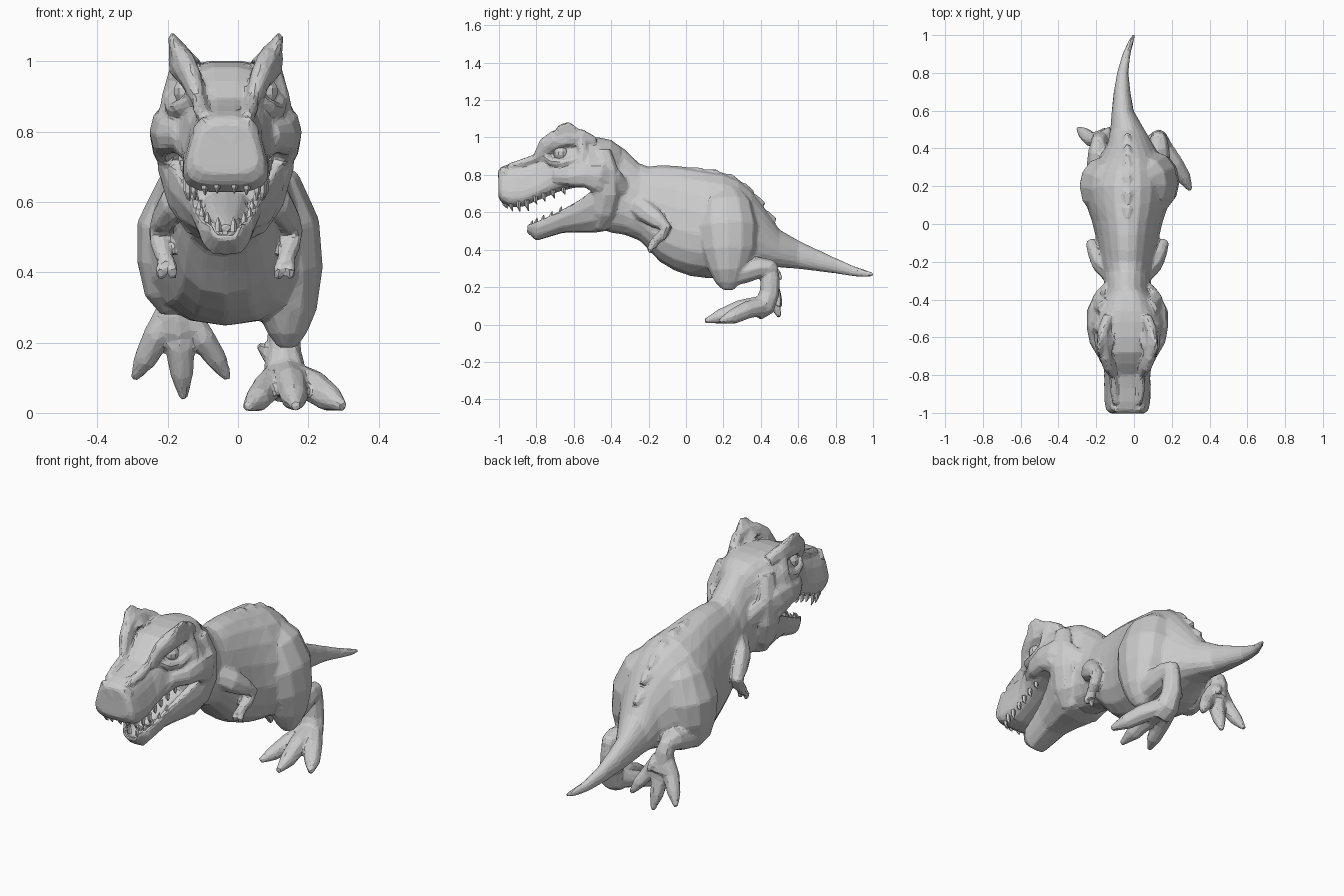
import bpy, bmesh
from math import cos, sin, pi, copysign
from mathutils import Vector

CX = -0.035  # midline of head and trunk


def skin(name, rings):
    """Bridge equal-sized closed rings and cap both ends."""
    bm = bmesh.new()
    vr = [[bm.verts.new(p) for p in ring] for ring in rings]
    n = len(vr[0])
    for a, b in zip(vr, vr[1:]):
        for i in range(n):
            j = (i + 1) % n
            bm.faces.new((a[i], a[j], b[j], b[i]))
    bm.faces.new(vr[0])
    bm.faces.new(vr[-1])
    bmesh.ops.recalc_face_normals(bm, faces=bm.faces)
    me = bpy.data.meshes.new(name)
    bm.to_mesh(me)
    bm.free()
    ob = bpy.data.objects.new(name, me)
    bpy.context.collection.objects.link(ob)
    return ob


def loft(name, sections, n=16, p=2.0):
    """Sections along y: (y, centre x, half width, top z, bottom z, top taper)."""
    rings = []
    for y, cx, hw, zt, zb, taper in sections:
        ring = []
        for i in range(n):
            a = 2 * pi * (i + 0.5) / n
            u = copysign(abs(cos(a)) ** (2 / p), cos(a))
            v = copysign(abs(sin(a)) ** (2 / p), sin(a))
            ring.append((cx + hw * u * (1 - taper * v), y,
                         (zt + zb) / 2 + v * (zt - zb) / 2))
        rings.append(ring)
    return skin(name, rings)


def limb(name, pts, n=8):
    """Tube through (x, y, z, radius[, second radius])."""
    c = [Vector(p[:3]) for p in pts]
    rings = []
    for i, p in enumerate(pts):
        t = (c[min(i + 1, len(c) - 1)] - c[max(i - 1, 0)]).normalized()
        u = Vector((1, 0, 0))
        u = (u - t * u.dot(t)).normalized()
        v = t.cross(u)
        ru, rv = p[3], p[-1]
        rings.append([c[i] + u * ru * cos(2 * pi * k / n) + v * rv * sin(2 * pi * k / n)
                      for k in range(n)])
    return skin(name, rings)


def pair(name, pts, n=8):
    """Two limbs mirrored about the midline; x is an offset from it."""
    for side, s in (("left", -1), ("right", 1)):
        limb(f"{side}_{name}", [(CX + s * q[0], *q[1:]) for q in pts], n)


# trunk, neck and tail
body = loft("body_and_tail", [
    (-.50, CX, .135, .975, .53, .1), (-.40, CX, .13, .985, .49, .1),
    (-.33, CX, .12, .94, .48, .2), (-.25, CX, .125, .862, .45, .2),
    (-.20, CX, .14, .845, .40, .2), (-.14, CX, .15, .852, .335, .2),
    (-.06, CX, .165, .85, .288, .2), (.02, CX, .185, .84, .26, .2),
    (.11, CX, .215, .824, .248, .2), (.20, CX, .23, .812, .248, .22),
    (.28, -.03, .21, .777, .262, .25), (.35, -.02, .16, .717, .283, .25),
    (.42, -.02, .118, .622, .30, .25), (.50, -.035, .088, .507, .306, .2),
    (.60, -.06, .057, .45, .298, .15), (.70, -.063, .044, .402, .286, .1),
    (.80, -.06, .03, .355, .273, 0), (.90, -.04, .021, .311, .257, 0),
    (.97, -.014, .014, .288, .253, 0), (1.004, 0, .008, .277, .26, 0)], 18, 2.2)

# skull and upper jaw
loft("skull", [
    (-1.003, CX, .085, .825, .68, .2), (-.985, CX, .105, .845, .65, .24),
    (-.94, CX, .112, .86, .627, .26), (-.87, CX, .113, .875, .63, .26),
    (-.80, CX, .112, .895, .66, .25), (-.74, CX, .122, .945, .685, .2),
    (-.68, CX, .142, .985, .71, .25), (-.60, CX, .172, 1.0, .73, .3),
    (-.52, CX, .19, 1.003, .735, .32), (-.46, CX, .185, 1.0, .68, .35),
    (-.40, CX, .15, .988, .62, .3), (-.35, CX, .10, .95, .62, .2)], 20, 3.3)

# open lower jaw, a trough-shaped loft
jaw = []
for y, hw, zt, zb in [(-.85, .045, .535, .492), (-.80, .077, .55, .448),
                      (-.74, .087, .575, .466), (-.66, .102, .615, .49),
                      (-.57, .132, .665, .493), (-.49, .167, .725, .49),
                      (-.43, .175, .785, .50), (-.37, .13, .74, .53)]:
    h = zt - zb
    half = [(.0, 0), (.5, .03), (.82, .28), (1, .65), (1, 1),
            (.74, 1), (.66, .6), (.4, .42)]
    prof = half + [(0, .4)] + [(-u, v) for u, v in half[:0:-1]]
    jaw.append([(CX + hw * u, y, zb + h * v) for u, v in prof])
skin("lower_jaw", jaw)
limb("tongue", [(CX, -.46, .62, .07, .03), (CX, -.60, .58, .055, .022),
                (CX, -.70, .55, .04, .018), (CX, -.77, .525, .02, .012)])

# cheeks and jaw muscles
pair("cheek", [(.125, -.70, .79, .03, .04), (.162, -.62, .79, .04, .055),
               (.175, -.54, .80, .042, .07), (.172, -.47, .79, .045, .09),
               (.14, -.40, .75, .04, .09), (.10, -.34, .71, .03, .06)])
pair("jaw_muscle", [(.12, -.45, .93, .04, .05), (.145, -.43, .82, .05, .07),
                    (.145, -.43, .70, .05, .075), (.12, -.45, .60, .045, .07),
                    (.08, -.47, .52, .03, .03)])

# brow ridges rising into horns, eyelids, snout ridges, nostrils
pair("brow_ridge", [(.075, -.80, .885, .02, .025), (.10, -.745, .955, .033, .05),
                    (.118, -.70, .985, .035, .055), (.132, -.63, 1.005, .032, .055),
                    (.125, -.56, .995, .032, .05), (.10, -.49, .97, .03, .035)])
pair("brow_horn", [(.115, -.64, .98, .05, .09), (.138, -.64, 1.035, .025, .075),
                   (.155, -.65, 1.075, .01, .03)])
pair("brow_back", [(.13, -.56, .98, .03), (.15, -.55, .91, .03), (.165, -.56, .84, .03)])
pair("lower_eyelid", [(.095, -.76, .90, .016), (.125, -.72, .872, .024),
                      (.148, -.65, .862, .024), (.155, -.58, .885, .022)], 6)
pair("snout_ridge", [(.06, -.95, .842, .02), (.07, -.88, .862, .024),
                     (.076, -.80, .893, .022)], 6)
pair("nostril_rim", [(.018, -.992, .775, .014), (.035, -.99, .82, .018),
                     (.06, -.982, .832, .018), (.085, -.965, .80, .016)], 6)
for side, s in (("left", -1), ("right", 1)):
    bpy.ops.mesh.primitive_uv_sphere_add(segments=10, ring_count=7, radius=.04,
                                         location=(CX + s * .11, -.67, .915))
    bpy.context.object.name = side + "_eye"

# teeth on both jaws
upper = [(.025, -.972, .655), (.06, -.962, .65), (.09, -.935, .648), (.106, -.895, .645),
         (.112, -.85, .65), (.112, -.805, .672), (.115, -.76, .688), (.12, -.71, .705),
         (.125, -.655, .725)]
for i, (x, y, z) in enumerate(upper):
    size = .042 if i in (2, 3, 4) else .03
    pair(f"upper_tooth_{i}", [(x, y, z + .015, .013), (x, y, z - size * .4, .01),
                              (x * .97, y + .008, z - size, .002)], 5)
lower = [(.022, -.825, .53), (.052, -.80, .545), (.068, -.765, .56), (.075, -.72, .58),
         (.085, -.67, .605)]
for i, (x, y, z) in enumerate(lower):
    pair(f"lower_tooth_{i}", [(x, y, z - .015, .012), (x, y, z + .008, .009),
                              (x, y + .005, z + .026, .002)], 5)

# small arms with two fingers
pair("arm", [(.10, -.26, .64, .04, .06), (.145, -.21, .60, .045, .06),
             (.175, -.15, .555, .037, .047), (.19, -.105, .515, .031),
             (.185, -.13, .475, .029), (.175, -.165, .445, .025),
             (.168, -.18, .42, .027)])
for i, dx in enumerate((-.018, .018)):
    pair(f"finger_{i}", [(.168 + dx * .6, -.175, .43, .017), (.168 + dx, -.195, .405, .016),
                         (.166 + dx, -.188, .378, .01)], 6)

# planted right leg
limb("right_thigh", [
    (.03, .20, .73, .05, .08), (.07, .21, .64, .11, .145), (.11, .22, .52, .125, .165),
    (.13, .225, .40, .112, .15), (.14, .225, .29, .085, .105), (.14, .225, .225, .055, .07),
    (.14, .225, .185, .025, .03)], 12)
limb("right_shank", [(.14, .23, .26, .06), (.135, .32, .285, .062), (.13, .40, .305, .057),
                     (.13, .455, .30, .047), (.13, .485, .29, .025)])
limb("right_metatarsus", [(.13, .44, .33, .038, .045), (.13, .45, .25, .045, .052),
                          (.13, .447, .17, .052, .055), (.135, .42, .10, .065, .06),
                          (.14, .37, .075, .06)])

# raised left leg
limb("left_thigh", [
    (-.10, .18, .73, .05, .08), (-.14, .19, .64, .09, .14), (-.172, .20, .52, .118, .155),
    (-.185, .205, .42, .103, .135), (-.19, .205, .33, .075, .09), (-.19, .205, .28, .03, .035)], 12)
limb("left_shank", [(-.19, .21, .335, .058), (-.19, .30, .355, .062), (-.19, .38, .375, .055),
                    (-.19, .44, .37, .038)])
limb("left_metatarsus", [(-.19, .43, .39, .033), (-.185, .44, .34, .046),
                         (-.175, .44, .28, .054), (-.17, .45, .23, .055)])

# toes: root, knuckle, pad, claw tip
toes = {
    "right_outer": [(.15, .41, .10, .045), (.215, .32, .075, .042), (.26, .25, .042, .036), (.30, .18, .018, .012)],
    "right_middle": [(.14, .41, .10, .05), (.15, .29, .085, .042), (.16, .19, .045, .036), (.165, .10, .018, .012)],
    "right_inner": [(.12, .41, .10, .045), (.08, .31, .07, .038), (.055, .22, .038, .033), (.025, .15, .016, .012)],
    "right_dew": [(.12, .45, .16, .025), (.08, .45, .17, .02), (.058, .43, .195, .008)],
    "left_outer": [(-.185, .44, .30, .038), (-.23, .45, .22, .036), (-.265, .48, .15, .03), (-.297, .507, .095, .01)],
    "left_middle": [(-.17, .44, .28, .042), (-.165, .45, .19, .038), (-.16, .475, .11, .03), (-.155, .50, .038, .01)],
    "left_inner": [(-.155, .44, .29, .038), (-.10, .45, .21, .034), (-.06, .48, .15, .028), (-.027, .50, .095, .01)],
    "left_dew": [(-.16, .46, .30, .024), (-.14, .49, .27, .018), (-.13, .51, .24, .008)],
}
for toe, pts in toes.items():
    limb(toe + "_toe", [(*q[:3], q[3] * 1.13) for q in pts], 8)

# bumpy spine crest over back and tail root
for i, (y, z) in enumerate([(.08, .816), (.16, .806), (.24, .782), (.31, .735), (.37, .672), (.43, .587)]):
    limb(f"spine_bump_{i}", [(CX, y - .05, z + .015, .012), (CX, y, z + .006, .03, .02),
                             (CX, y + .05, z - .03, .012)], 6)

# fuse all flesh into one faceted hide; teeth and eyes stay separate
bpy.ops.object.select_all(action="DESELECT")
for ob in bpy.context.scene.objects:
    ob.select_set("tooth" not in ob.name and not ob.name.endswith("_eye"))
bpy.context.view_layer.objects.active = body
bpy.ops.object.join()
body.name = "hide"
fuse = body.modifiers.new("fuse", "REMESH")
fuse.mode, fuse.voxel_size = "VOXEL", .008
blend = body.modifiers.new("blend", "SMOOTH")
blend.factor, blend.iterations = .5, 5
facet = body.modifiers.new("facet", "DECIMATE")
facet.ratio = .07
